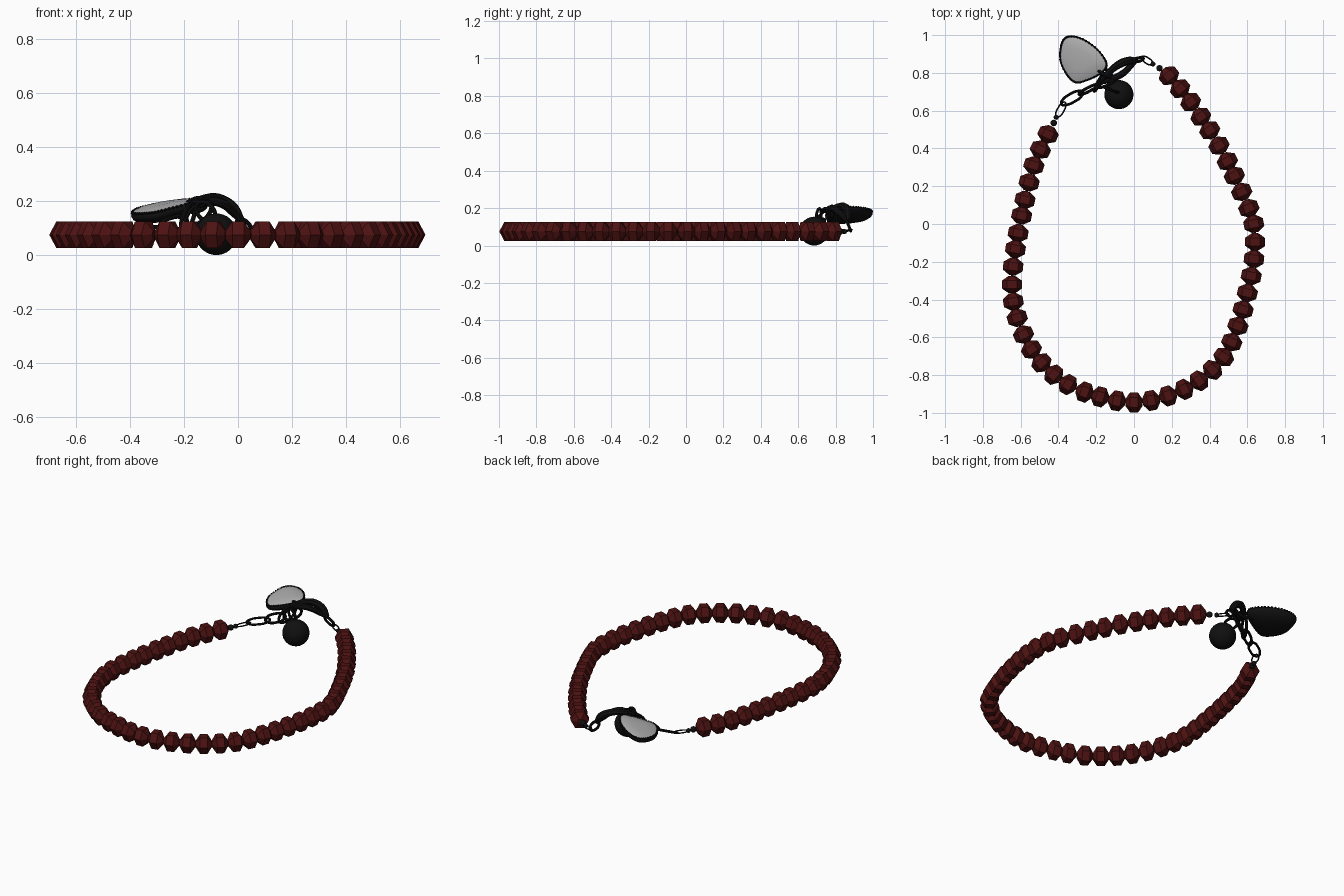
import bpy, bmesh, math
from mathutils import Vector, Matrix

if "Cube" in bpy.data.objects:
    bpy.data.objects.remove(bpy.data.objects["Cube"])


def material(name, rgb):
    m = bpy.data.materials.new(name)
    m.diffuse_color = (*rgb, 1)
    m.use_nodes = True
    m.node_tree.nodes["Principled BSDF"].inputs["Base Color"].default_value = m.diffuse_color
    return m


RED = material("dark red", (0.075, 0.006, 0.006))
BLACK = material("black", (0.005, 0.005, 0.005))
GREY = material("pale grey", (0.43, 0.43, 0.43))


def add_mesh(name, bm, mats):
    bmesh.ops.recalc_face_normals(bm, faces=bm.faces)
    me = bpy.data.meshes.new(name)
    bm.to_mesh(me)
    bm.free()
    for m in mats:
        me.materials.append(m)
    ob = bpy.data.objects.new(name, me)
    bpy.context.collection.objects.link(ob)
    return ob


def smooth(ob, angle=40):
    bpy.ops.object.select_all(action='DESELECT')
    ob.select_set(True)
    bpy.context.view_layer.objects.active = ob
    if ob.type == 'CURVE':
        bpy.ops.object.convert(target='MESH')
    bpy.ops.object.shade_smooth_by_angle(angle=math.radians(angle))


def tube(name, pts, r, radii=None, cyclic=False):
    cu = bpy.data.curves.new(name, 'CURVE')
    cu.dimensions = '3D'
    cu.bevel_depth = r
    cu.bevel_resolution = 2
    cu.resolution_u = 6
    cu.use_fill_caps = True
    sp = cu.splines.new('BEZIER')
    sp.bezier_points.add(len(pts) - 1)
    sp.use_cyclic_u = cyclic
    for i, p in enumerate(pts):
        b = sp.bezier_points[i]
        b.co = p
        b.handle_left_type = b.handle_right_type = 'AUTO'
        b.radius = radii[i] if radii else 1
    cu.materials.append(BLACK)
    ob = bpy.data.objects.new(name, cu)
    bpy.context.collection.objects.link(ob)
    smooth(ob)


def link(name, a, b, width, r, up=(0, 0, 1)):
    """Oval wire link from a to b, lying square to the up direction."""
    a, b = Vector(a), Vector(b)
    c, u = (a + b) / 2, (b - a) / 2
    v = Vector(up).cross(u).normalized() * width / 2
    pts = [c + u * math.cos(t) + v * math.sin(t)
           for t in (k * math.pi / 4 for k in range(8))]
    tube(name, pts, r, cyclic=True)


def ball(name, co, r, seg=16):
    bm = bmesh.new()
    bmesh.ops.create_uvsphere(bm, u_segments=seg, v_segments=seg // 2 + 2, radius=r)
    bmesh.ops.translate(bm, verts=bm.verts, vec=co)
    smooth(add_mesh(name, bm, [BLACK]))


# Strand path, sampled as a smooth curve and walked at even steps
path = [(-.455, .475), (-.53, .31), (-.595, .045), (-.64, -.225), (-.64, -.405),
        (-.585, -.585), (-.49, -.735), (-.35, -.85), (-.18, -.915), (0, -.945),
        (.18, -.91), (.345, -.83), (.475, -.705), (.55, -.54), (.60, -.365),
        (.635, -.185), (.635, -.005), (.57, .17), (.45, .415), (.30, .645), (.185, .785)]
P = [Vector((x, y, .075)) for x, y in path]
P = [2 * P[0] - P[1]] + P + [2 * P[-1] - P[-2]]
dense = []
for i in range(1, len(P) - 2):
    a, b, c, d = P[i - 1:i + 3]
    for k in range(30):
        t = k / 30
        dense.append(.5 * (2 * b + (c - a) * t + (2 * a - 5 * b + 4 * c - d) * t * t
                           + (3 * b - a - 3 * c + d) * t ** 3))
dense.append(P[-2])
dist = [0]
for p, q in zip(dense, dense[1:]):
    dist.append(dist[-1] + (q - p).length)

# Faceted beads: six-sided, pointed toward the thread at both ends
COUNT = 45
bead_profile = [(-.046, .017), (-.021, .053), (.021, .053), (.046, .017)]
bm = bmesh.new()
for n in range(COUNT):
    s = dist[-1] * n / (COUNT - 1)
    i = min(range(len(dist)), key=lambda k: abs(dist[k] - s))
    tan = (dense[min(i + 1, len(dense) - 1)] - dense[max(i - 1, 0)]).normalized()
    side = tan.cross(Vector((0, 0, 1)))
    rings = []
    for off, r in bead_profile:
        rings.append([bm.verts.new(dense[i] + tan * off + side * r * math.cos(k * math.pi / 3)
                                   + Vector((0, 0, r * 1.08 * math.sin(k * math.pi / 3))))
                      for k in range(6)])
    for r0, r1 in zip(rings, rings[1:]):
        for k in range(6):
            bm.faces.new((r0[k], r0[(k + 1) % 6], r1[(k + 1) % 6], r1[k]))
    bm.faces.new(rings[0])
    bm.faces.new(rings[-1])
add_mesh("strand_beads", bm, [RED])

# Thread through the beads
tube("thread", [p for p in dense[::20]], .006)

# Crimp beads and thin wire loops at both strand ends
for n, co in enumerate([(-.425, .535, .075), (-.412, .565, .075),
                        (.135, .825, .075), (.10, .847, .075)]):
    ball("crimp_bead", co, .018 if n % 2 == 0 else .014, 10)
link("left_wire_loop", (-.41, .565, .075), (-.365, .645, .08), .035, .004)
link("right_wire_loop", (.10, .845, .075), (.04, .885, .085), .03, .004)

# Chain links leading to the clasp
link("chain_link", (-.385, .635, .08), (-.27, .70, .10), .05, .007, (.3, -.3, 1))
link("chain_link", (-.29, .685, .10), (-.19, .74, .13), .05, .008, (.5, -1, .5))
link("jump_ring", (-.21, .71, .10), (-.16, .79, .18), .08, .008, (1, .2, .4))
link("jump_ring", (-.19, .73, .12), (-.10, .76, .19), .07, .008, (-.3, 1, .5))
link("charm_ring", (-.15, .72, .19), (-.09, .70, .13), .06, .008, (.2, 1, .2))
link("pendant_ring", (-.19, .83, .17), (-.12, .78, .20), .05, .009, (.2, .8, .5))

# Claw clasp: two tapering arms around an open eye
tube("clasp_arm", [(-.17, .765, .19), (-.12, .815, .208), (-.07, .85, .205),
                   (-.02, .865, .175), (.01, .865, .13)], .022, [.6, .8, 1, 1, .7])
tube("clasp_lever", [(-.16, .75, .18), (-.10, .775, .20), (-.055, .80, .19),
                     (-.02, .835, .16), (.01, .865, .13)], .018, [.6, 1, 1, .9, .7])
link("clasp_eye", (0, .86, .13), (.045, .88, .08), .04, .008, (.3, 1, 0))

# Round charm
ball("round_charm", (-.08, .685, .077), .077, 32)

# Tilted pendant: dark domed shell with a pale inlaid face
outline = [(-.385, .965), (-.345, .998), (-.27, .982), (-.19, .925), (-.14, .85),
           (-.165, .80), (-.24, .76), (-.31, .745), (-.36, .79), (-.395, .87)]
centre = Vector((-.275, .87))
edge = []
N = len(outline)
for i in range(N):
    a, b, c, d = (Vector(outline[(i + j) % N]) for j in (-1, 0, 1, 2))
    for k in range(5):
        t = k / 5
        edge.append(.5 * (2 * b + (c - a) * t + (2 * a - 5 * b + 4 * c - d) * t * t
                          + (3 * b - a - 3 * c + d) * t ** 3))


def on_pendant(p, scale, h):
    q = centre + (p - centre) * scale
    return Vector((q.x, q.y, .168 + .22 * (q.x - centre.x) + .12 * (q.y - centre.y) + h))


bm = bmesh.new()
layers = [(.3, -.038), (.7, -.032), (.93, -.015), (1, 0), (.97, .012), (.92, .014),
          (.75, .021), (.4, .026)]
rings = [[bm.verts.new(on_pendant(p, s, h)) for p in edge] for s, h in layers]
M = len(edge)
for j in range(len(rings) - 1):
    for k in range(M):
        f = bm.faces.new((rings[j][k], rings[j][(k + 1) % M],
                          rings[j + 1][(k + 1) % M], rings[j + 1][k]))
        f.material_index = 1 if j >= 5 else 0
bm.faces.new(rings[0])
bm.faces.new(rings[-1]).material_index = 1
smooth(add_mesh("pendant", bm, [BLACK, GREY]), 60)

# Tiny studs around the pendant rim
bm = bmesh.new()
for p in edge:
    bmesh.ops.create_icosphere(bm, subdivisions=1, radius=.007,
                               matrix=Matrix.Translation(on_pendant(p, .96, .012)))
add_mesh("rim_studs", bm, [BLACK])
